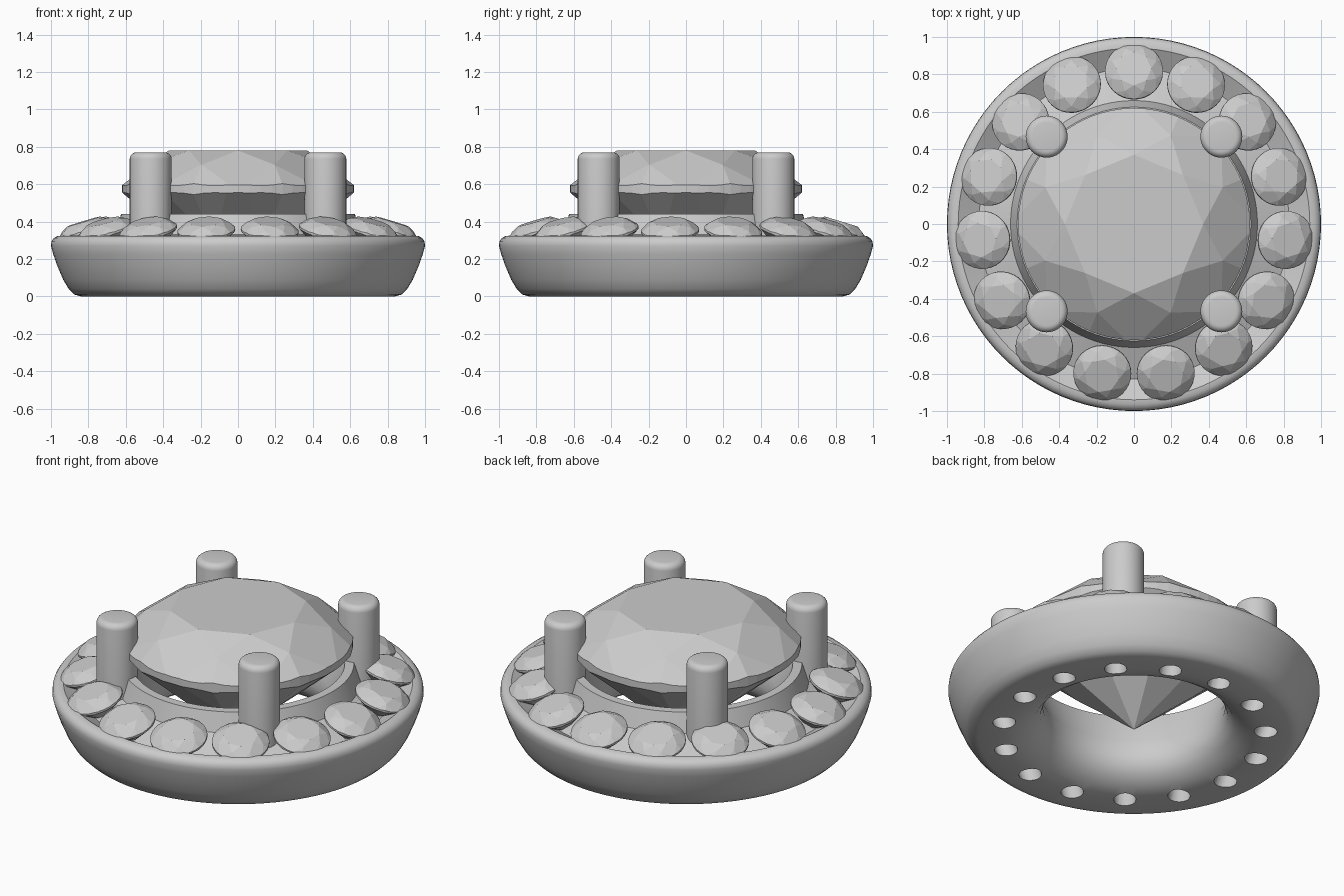
import bpy, bmesh
from math import pi, cos, sin, tan, radians
from mathutils import Matrix, Vector

cube = bpy.data.objects.get("Cube")
if cube:
    bpy.data.objects.remove(cube, do_unlink=True)

metal = bpy.data.materials.new("light_grey")
metal.use_nodes = True
GREY = (0.6, 0.6, 0.6, 1)
metal.diffuse_color = GREY
metal.node_tree.nodes["Principled BSDF"].inputs["Base Color"].default_value = GREY


def add_object(name, mesh):
    obj = bpy.data.objects.new(name, mesh)
    bpy.context.collection.objects.link(obj)
    return obj


def finish(bm, name):
    bmesh.ops.recalc_face_normals(bm, faces=bm.faces)
    mesh = bpy.data.meshes.new(name)
    bm.to_mesh(mesh)
    bm.free()
    mesh.materials.append(metal)
    return mesh


def activate(obj):
    bpy.ops.object.select_all(action="DESELECT")
    obj.select_set(True)
    bpy.context.view_layer.objects.active = obj


def smooth(obj, angle=35):
    activate(obj)
    bpy.ops.object.shade_smooth_by_angle(angle=radians(angle))


def lathe(profile, name, steps=96):
    """Spin a closed (radius, height) profile around the z axis."""
    bm = bmesh.new()
    verts = [bm.verts.new((r, 0, z)) for r, z in profile]
    edges = [bm.edges.new((v, verts[i - 1])) for i, v in enumerate(verts)]
    bmesh.ops.spin(bm, geom=verts + edges, cent=(0, 0, 0), axis=(0, 0, 1),
                   angle=2 * pi, steps=steps, use_merge=True)
    bmesh.ops.remove_doubles(bm, verts=bm.verts, dist=1e-4)
    return add_object(name, finish(bm, name))


def brilliant(name, sides=64):
    """Grind a round brilliant out of a cylinder; its girdle lies at z = 0."""
    bm = bmesh.new()
    bmesh.ops.create_cone(bm, cap_ends=True, segments=sides, radius1=0.62,
                          radius2=0.62, depth=2)

    def grind(normal, offset):
        n = Vector(normal)
        bmesh.ops.bisect_plane(bm, geom=bm.verts[:] + bm.edges[:] + bm.faces[:],
                               dist=1e-5, plane_co=n * (offset / n.length_squared),
                               plane_no=n, clear_outer=True)
        rim = [e for e in bm.edges if e.is_boundary]
        if rim:
            bmesh.ops.holes_fill(bm, edges=rim, sides=0)

    grind((0, 0, 1), 0.21)
    # facet rings: count, first angle in facet steps, slope, offset, up or down
    rings = [(8, 0, 0.74, 0.484, 1), (8, 0.5, 0.45, 0.364, 1),
             (16, 0.5, 0.95, 0.611, 1),
             (8, 0, 0.847, 0.54, -1), (16, 0.5, 0.9, 0.573, -1)]
    for count, start, slope, offset, side in rings:
        for i in range(count):
            a = (i + start) * 2 * pi / count
            grind((slope * cos(a), slope * sin(a), side), offset)
    bmesh.ops.remove_doubles(bm, verts=bm.verts, dist=1e-4)
    return finish(bm, name)


# Halo base: outer bowl, rolled rim, stone groove, collar and flared bore
base = lathe([(0.84, 0), (0.875, 0.01), (0.905, 0.04), (0.935, 0.09),
              (0.965, 0.16), (0.988, 0.225), (1.0, 0.27), (0.997, 0.295),
              (0.985, 0.312), (0.965, 0.323), (0.94, 0.325),
              (0.83, 0.26), (0.66, 0.33), (0.625, 0.44), (0.575, 0.44),
              (0.5, 0.25), (0.49, 0.17), (0.503, 0.11), (0.54, 0.06),
              (0.6, 0.02), (0.66, 0.003), (0.7, 0)], "halo_base")

# Ring of seats for the small stones, leaning outward
STONES, RADIUS, HEIGHT, LEAN = 15, 0.815, 0.35, radians(17)
seats = [Matrix.Rotation(pi / 2 + i * 2 * pi / STONES, 4, "Z")
         @ Matrix.Translation((RADIUS, 0, HEIGHT))
         @ Matrix.Rotation(LEAN, 4, "Y") for i in range(STONES)]

# Drill a hole under every stone
bm = bmesh.new()
for seat in seats:
    bmesh.ops.create_cone(bm, cap_ends=True, segments=24, radius1=0.06,
                          radius2=0.06, depth=0.5,
                          matrix=seat @ Matrix.Translation((0, 0, -0.24)))
drill = add_object("hole_cutter", finish(bm, "hole_cutter"))
drill.hide_render = True
cut = base.modifiers.new("holes", "BOOLEAN")
cut.object = drill
cut.solver = "EXACT"
activate(base)
bpy.ops.object.modifier_apply(modifier=cut.name)
bpy.data.objects.remove(drill, do_unlink=True)
smooth(base)

# Centre stone
centre = add_object("centre_stone", brilliant("centre_stone"))
centre.location.z = 0.57

# Halo stones share one mesh
small = brilliant("halo_stone", 32)
for i, seat in enumerate(seats):
    stone = add_object(f"halo_stone_{i + 1}", small)
    stone.matrix_world = seat @ Matrix.Scale(0.25, 4)

# Four prongs with rounded tops
bm = bmesh.new()
bmesh.ops.create_cone(bm, cap_ends=True, segments=40, radius1=0.112,
                      radius2=0.112, depth=0.54)
top = [e for e in bm.edges if all(v.co.z > 0 for v in e.verts)]
bmesh.ops.bevel(bm, geom=top, offset=0.035, segments=5, profile=0.5,
                affect="EDGES")
prong_mesh = finish(bm, "prong")
for side_y, end in ((-1, "front"), (1, "back")):
    for side_x, hand in ((-1, "right"), (1, "left")):
        prong = add_object(f"prong_{end}_{hand}", prong_mesh)
        prong.location = (0.467 * side_x, 0.467 * side_y, 0.5)
        smooth(prong)
